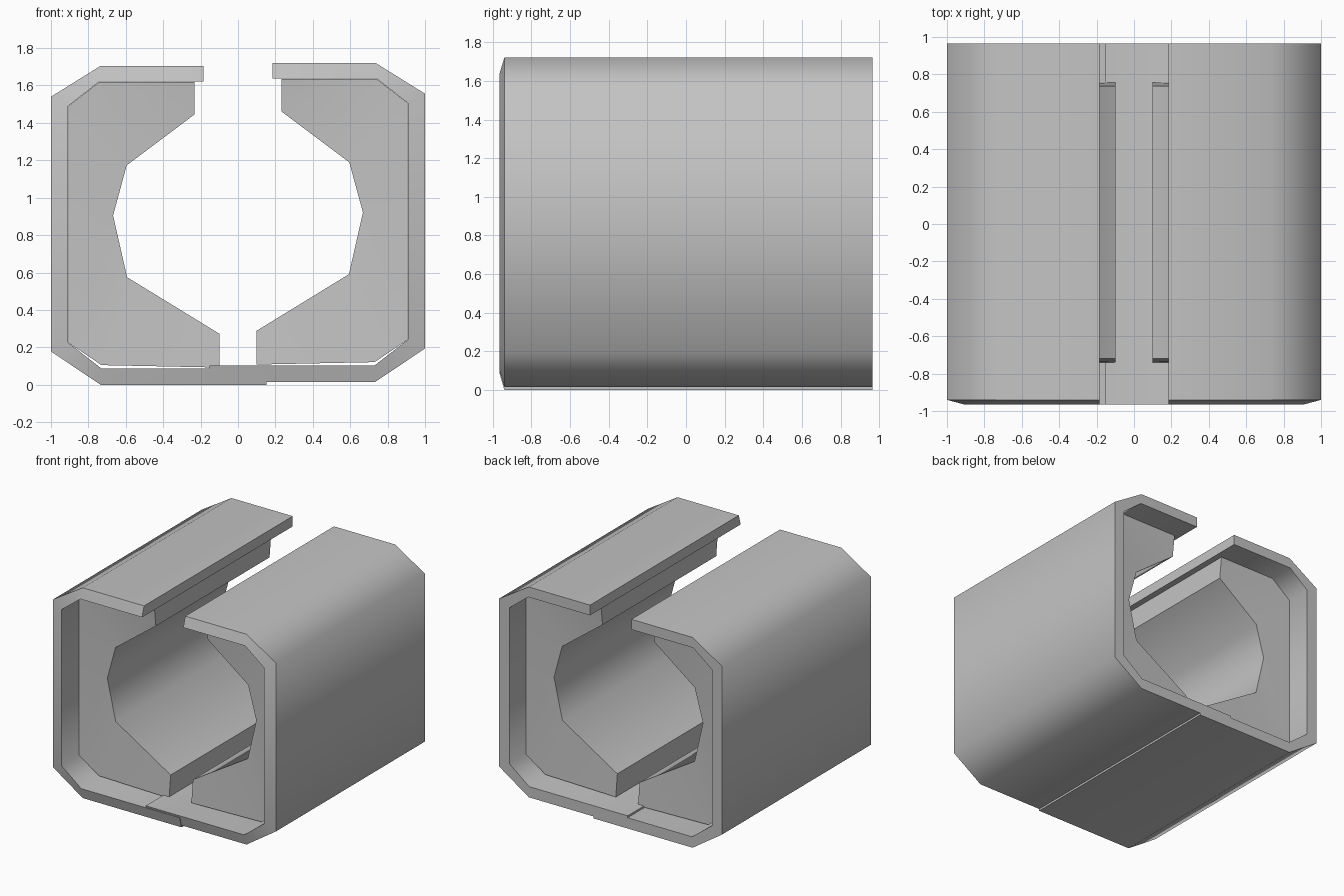
import bpy, bmesh, math

if "Cube" in bpy.data.objects:
    bpy.data.objects.remove(bpy.data.objects["Cube"])

grey = bpy.data.materials.new("plain grey")
grey.diffuse_color = (0.55, 0.55, 0.55, 1)
grey.use_nodes = True
grey.node_tree.nodes["Principled BSDF"].inputs["Base Color"].default_value = grey.diffuse_color


def extrude_profile(name, outer, inner, outer_y, inner_y, side, lift, smooth):
    """Extrude a C section; outer and inner are (x, z) chains in the same order."""
    bm = bmesh.new()

    def chain(points, y):
        return [bm.verts.new((x * side, y, z + lift)) for x, z in points]

    ends = [(chain(outer, outer_y[k]), chain(inner, inner_y[k])) for k in (0, 1)]
    # Long walls around the closed section
    rings = [o + i[::-1] for o, i in ends]
    n = len(rings[0])
    for a in range(n):
        b = (a + 1) % n
        bm.faces.new((rings[0][a], rings[0][b], rings[1][b], rings[1][a]))
    # End faces zipped between the two chains
    for o, i in ends:
        for k in range(len(o) - 1):
            a, b = min(k, len(i) - 1), min(k + 1, len(i) - 1)
            if a == b:
                bm.faces.new((o[k], o[k + 1], i[a]))
            else:
                bm.faces.new((o[k], o[k + 1], i[b], i[a]))
    bmesh.ops.recalc_face_normals(bm, faces=bm.faces)
    mesh = bpy.data.meshes.new(name)
    bm.to_mesh(mesh)
    bm.free()
    mesh.materials.append(grey)
    obj = bpy.data.objects.new(name, mesh)
    bpy.context.collection.objects.link(obj)
    bpy.ops.object.select_all(action='DESELECT')
    obj.select_set(True)
    bpy.context.view_layer.objects.active = obj
    bpy.ops.object.shade_smooth_by_angle(angle=math.radians(smooth))


# Shell half: top lip, chamfered side, floor running past the middle
shell_outer = [(0.185, 1.705), (0.735, 1.705), (1.0, 1.54),
               (1.0, 0.178), (0.735, 0.0), (-0.152, 0.0)]
shell_inner = [(0.185, 1.622), (0.74, 1.622), (0.908, 1.49),
               (0.908, 0.225), (0.73, 0.087), (-0.152, 0.087)]

# Inner block: seated against the shell, hollowed by a faceted bore
block_seat = [(0.10, 0.092), (0.73, 0.105), (0.907, 0.225),
              (0.907, 1.49), (0.74, 1.62), (0.233, 1.62)]
block_bore = [(0.10, 0.273), (0.593, 0.575), (0.668, 0.905),
              (0.595, 1.173), (0.233, 1.445)]

# Two nearly mirrored halves, the right one riding slightly higher
for label, side, lift in (("left", -1, 0.0), ("right", 1, 0.016)):
    extrude_profile(label + "_shell", shell_outer, shell_inner,
                    (-0.94, 0.965), (-0.965, 0.965), side, lift, 60)
    extrude_profile(label + "_inner_block", block_seat, block_bore,
                    (-0.74, 0.757), (-0.72, 0.737), side, lift, 50)
